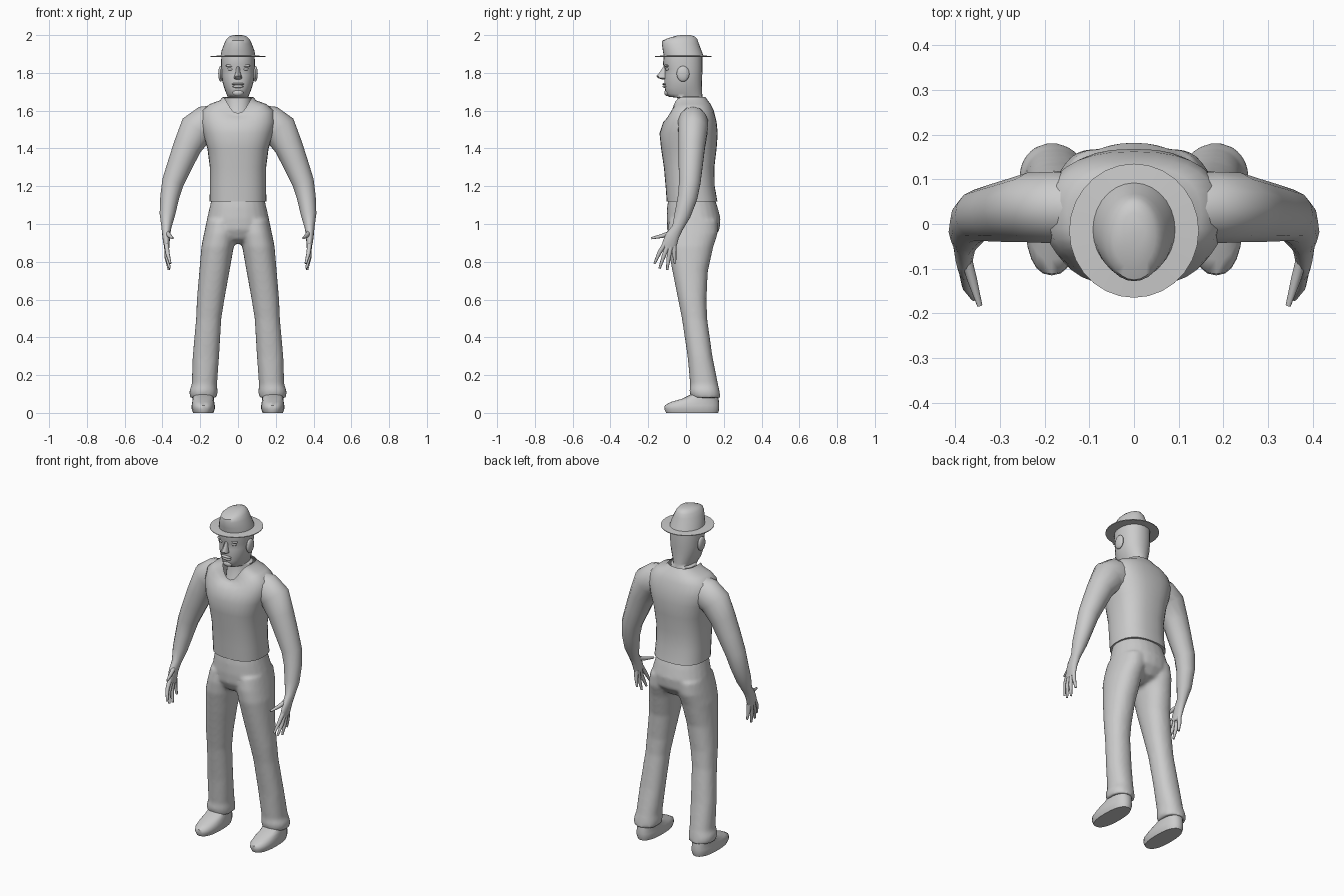
import bpy, bmesh, math
from mathutils import Vector


def loft(name, rings, cap_top=True, mirror=False, angle=50):
    """Skin a list of equal-sized point rings into a smooth object."""
    bm = bmesh.new()
    vs = [[bm.verts.new(p) for p in r] for r in rings]
    n = len(vs[0])
    for a, b in zip(vs, vs[1:]):
        for i in range(n):
            j = (i + 1) % n
            bm.faces.new((a[i], a[j], b[j], b[i]))
    bm.faces.new(vs[0][::-1])
    if cap_top:
        bm.faces.new(vs[-1])
    bmesh.ops.recalc_face_normals(bm, faces=bm.faces)
    return finish(name, bm, mirror, angle)


def finish(name, bm, mirror=False, angle=50):
    me = bpy.data.meshes.new(name)
    bm.to_mesh(me)
    bm.free()
    ob = bpy.data.objects.new(name, me)
    bpy.context.collection.objects.link(ob)
    smooth(ob, angle)
    if mirror:
        mod = ob.modifiers.new("mirror", 'MIRROR')
        mod.use_mirror_merge = False
    return ob


def smooth(ob, angle=50):
    bpy.ops.object.select_all(action='DESELECT')
    ob.select_set(True)
    bpy.context.view_layer.objects.active = ob
    bpy.ops.object.shade_smooth_by_angle(angle=math.radians(angle))


def level(z, hw, yf, yb, x=0.0, dip=0.0, e=2.0, n=24, sharp=4):
    """Horizontal rounded section; dip lowers its front."""
    pts = []
    for i in range(n):
        a = 2 * math.pi * i / n - math.pi / 2
        c, s = math.cos(a), math.sin(a)
        px = math.copysign(abs(c) ** (2 / e), c) * hw
        py = math.copysign(abs(s) ** (2 / e), s) * (yb - yf) / 2
        pts.append((x + px, (yf + yb) / 2 + py, z - dip * max(0, -s) ** sharp))
    return pts


def limb(name, path, n=14, mirror=True):
    """Tapered tube: path rows are x, y, z, width radius, depth radius."""
    cs = [Vector(p[:3]) for p in path]
    rings = []
    for i, p in enumerate(path):
        t = (cs[min(i + 1, len(cs) - 1)] - cs[max(i - 1, 0)]).normalized()
        u = Vector((0, 1, 0)).cross(t).normalized()
        v = t.cross(u)
        rings.append([cs[i] + u * p[3] * math.cos(k * 2 * math.pi / n)
                      + v * p[4] * math.sin(k * 2 * math.pi / n) for k in range(n)])
    return loft(name, rings, mirror=mirror)


def blob(name, loc, size, mirror=False):
    bm = bmesh.new()
    bmesh.ops.create_uvsphere(bm, u_segments=14, v_segments=8, radius=1)
    for v in bm.verts:
        v.co = Vector(loc) + Vector([a * b for a, b in zip(v.co, size)])
    return finish(name, bm, mirror)


# Trousers: pelvis joined with two mirrored legs, then blended
trousers = loft("trousers", [level(*r, e=2.2) for r in [
    (1.14, .138, -.093, .15), (1.09, .15, -.1, .167), (1.03, .164, -.103, .183),
    (.97, .163, -.1, .178), (.92, .11, -.075, .14), (.895, .05, -.03, .08)]])
legs = loft("legs", [level(z, hw, yf, yb, x, e=2.2) for z, x, hw, yf, yb in [
    (1.02, .086, .079, -.09, .168), (.95, .095, .085, -.1, .168),
    (.88, .108, .086, -.097, .145), (.75, .125, .08, -.072, .116),
    (.6, .145, .073, -.042, .108), (.5, .155, .067, -.022, .112),
    (.3, .17, .07, .008, .14), (.15, .178, .067, .022, .17),
    (.115, .183, .075, .018, .178), (.08, .183, .072, .026, .183)]], mirror=True)
smooth(trousers)
mod = trousers.modifiers.new("join", 'BOOLEAN')
mod.operation, mod.object, mod.solver = 'UNION', legs, 'EXACT'
mod.use_self = True
mod = trousers.modifiers.new("blend", 'REMESH')
mod.mode, mod.voxel_size, mod.use_smooth_shade = 'VOXEL', .01, True
mod = trousers.modifiers.new("relax", 'SMOOTH')
mod.factor, mod.iterations = .5, 5
for m in ("join", "blend", "relax"):
    bpy.ops.object.modifier_apply(modifier=m)
bpy.data.objects.remove(legs)

# Shoes
loft("shoes", [level(z, hw, yf, yb, .184, e=2.4) for z, hw, yf, yb in [
    (0, .054, -.105, .17), (.02, .061, -.115, .176), (.04, .061, -.112, .176),
    (.058, .058, -.08, .175), (.075, .056, -.02, .172), (.1, .054, .03, .168)]], mirror=True)

# Shirt with a V neckline made by dipping the front of the top rings
loft("shirt", [level(*r, dip=max(0, min(.085, (r[0] - 1.54) * .7)), e=2.5, n=32) for r in [
    (1.12, .15, -.102, .166), (1.2, .149, -.108, .152), (1.3, .149, -.117, .15),
    (1.4, .162, -.132, .162), (1.48, .186, -.14, .168), (1.54, .2, -.12, .162),
    (1.6, .19, -.103, .147), (1.635, .15, -.09, .13), (1.655, .095, -.08, .115),
    (1.672, .082, -.077, .103)]], cap_top=False)

# Arms and palms in one tapered tube
limb("arms", [
    (.13, .035, 1.53, .098, .08), (.175, .037, 1.527, .098, .082),
    (.22, .037, 1.5, .093, .08), (.268, .03, 1.41, .075, .072),
    (.305, .025, 1.32, .067, .066), (.345, .02, 1.22, .058, .058),
    (.362, .008, 1.14, .05, .053), (.374, -.018, 1.05, .041, .044),
    (.379, -.045, .98, .026, .03), (.38, -.07, .94, .021, .036),
    (.379, -.085, .9, .017, .04), (.376, -.095, .87, .012, .036)])

# Fingers and thumb
for name, pts in {
        "thumb": [(.376, -.075, .955), (.362, -.125, .937), (.345, -.183, .925)],
        "index_finger": [(.379, -.108, .9), (.374, -.14, .85), (.358, -.167, .79)],
        "middle_finger": [(.379, -.095, .89), (.377, -.118, .83), (.362, -.14, .765)],
        "ring_finger": [(.378, -.08, .885), (.377, -.092, .82), (.366, -.1, .757)],
        "little_finger": [(.377, -.064, .885), (.376, -.062, .84), (.368, -.058, .79)]}.items():
    limb(name, [(*p, r, r) for p, r in zip(pts, (.013, .011, .006))], n=8)

# Neck and head
loft("head", [level(*r, e=2.2) for r in [
    (1.56, .06, -.078, .07), (1.62, .07, -.05, .085), (1.668, .07, -.045, .088),
    (1.674, .055, -.092, .087), (1.69, .062, -.108, .086), (1.72, .073, -.112, .085),
    (1.755, .083, -.115, .085), (1.79, .087, -.114, .086), (1.82, .088, -.112, .087),
    (1.845, .09, -.122, .087), (1.89, .088, -.118, .087)]], angle=60)

# Face details
loft("nose", [level(z, hw, yf, -.09, n=8) for z, hw, yf in [
    (1.765, .012, -.125), (1.772, .022, -.148), (1.783, .019, -.157),
    (1.805, .012, -.138), (1.835, .009, -.118)]])
blob("upper_lip", (0, -.112, 1.741), (.034, .014, .007))
blob("lower_lip", (0, -.11, 1.728), (.03, .014, .008))
blob("chin", (0, -.098, 1.695), (.03, .017, .018))
blob("eyes", (.038, -.096, 1.82), (.018, .013, .009), True)
blob("brows", (.04, -.1, 1.838), (.027, .014, .008), True)
blob("ears", (.092, -.016, 1.795), (.013, .034, .042), True)

# Hat: thin brim running into a crown whose top slopes down to the front
loft("hat", [level(z, hw, yf, yb, dip=d, n=28, sharp=2) for z, hw, yf, yb, d in [
    (1.886, .08, -.1, .07, 0), (1.885, .145, -.165, .135, 0), (1.889, .145, -.165, .135, 0),
    (1.892, .092, -.118, .092, 0), (1.92, .086, -.123, .081, 0), (1.955, .073, -.128, .068, 0),
    (1.978, .062, -.125, .06, .007), (1.992, .048, -.1, .048, .01),
    (2.0, .025, -.05, .025, .003)]], angle=45)
